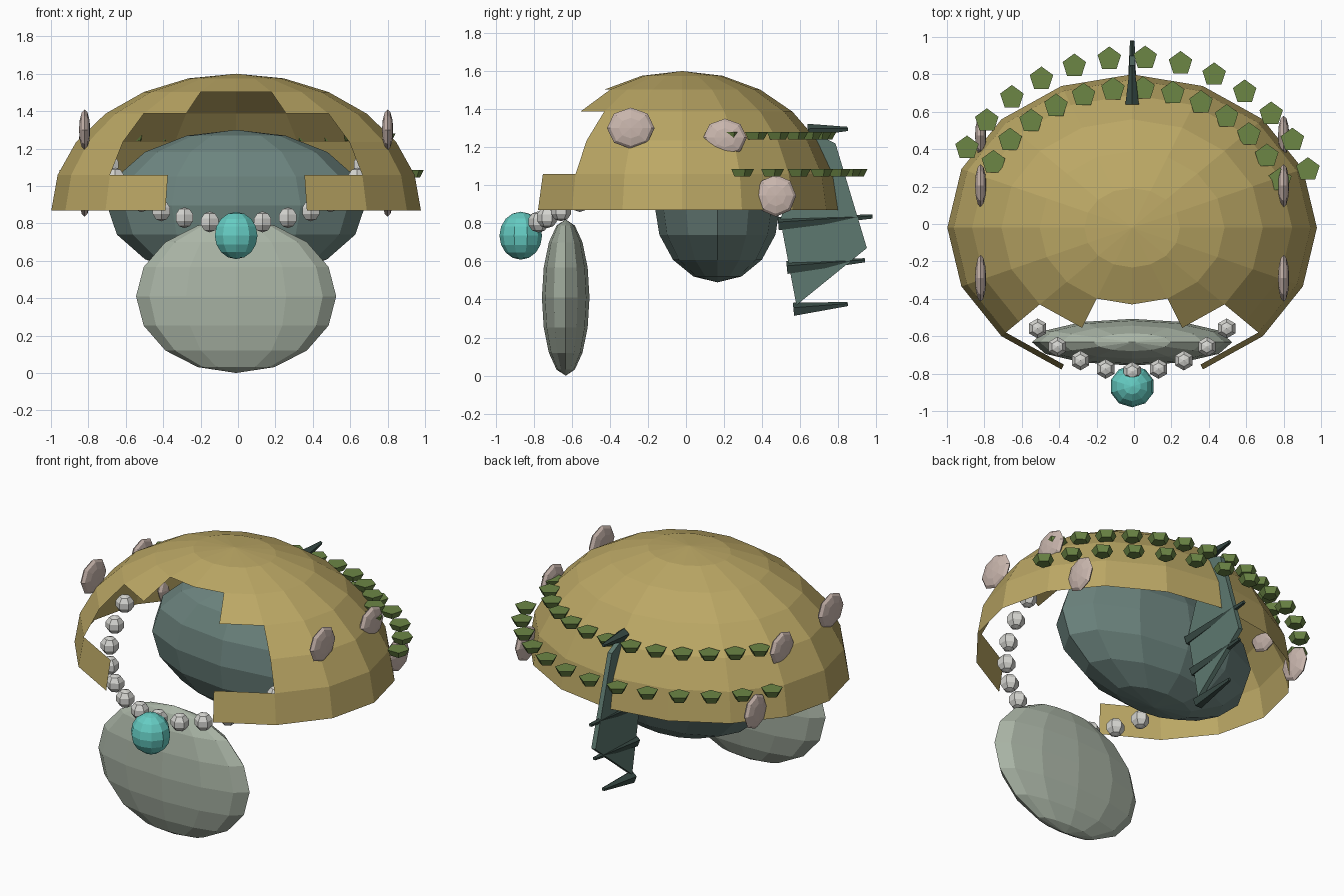
import bpy, bmesh, math
from mathutils import Matrix, Vector

if "Cube" in bpy.data.objects:
    bpy.data.objects.remove(bpy.data.objects["Cube"])

CX = -0.01  # plane of symmetry of the model


def finish(name, bm, color):
    me = bpy.data.meshes.new(name)
    bm.to_mesh(me)
    bm.free()
    mat = bpy.data.materials.new(name + "_colour")
    mat.diffuse_color = (*color, 1)
    mat.use_nodes = True
    mat.node_tree.nodes["Principled BSDF"].inputs["Base Color"].default_value = mat.diffuse_color
    me.materials.append(mat)
    ob = bpy.data.objects.new(name, me)
    bpy.context.collection.objects.link(ob)
    return ob


def ball(bm, loc, scale, seg, rings, rot=Matrix()):
    m = Matrix.Translation(loc) @ Matrix.Diagonal((*scale, 1)) @ rot
    bmesh.ops.create_uvsphere(bm, u_segments=seg, v_segments=rings, radius=1, matrix=m)


def spike(bm, a, b, r1, r2, sides):
    a, b = Vector(a), Vector(b)
    d = b - a
    m = Matrix.Translation((a + b) / 2) @ d.to_track_quat('Z', 'Y').to_matrix().to_4x4()
    bmesh.ops.create_cone(bm, cap_ends=True, segments=sides, radius1=r1, radius2=r2,
                          depth=d.length, matrix=m)


# Open dome: half ellipsoid with a stepped opening cut from its front faces
bm = bmesh.new()
ball(bm, (0, 0, 0), (1, 1, 1), 16, 12)
opening = {0: 22.5, 1: 45, 2: 45, 3: 22.5}  # row -> half angle of the opening
gone = []
for f in bm.faces:
    c = f.calc_center_median()
    lat = math.degrees(math.atan2(c.z, math.hypot(c.x, c.y)))
    lon = abs(math.degrees(math.atan2(c.x, -c.y)))
    if lat < 0 or lon < opening.get(int(lat // 15), 0):
        gone.append(f)
bmesh.ops.delete(bm, geom=gone, context='FACES')
bm.transform(Matrix.Translation((CX, -0.02, 0.87)) @ Matrix.Diagonal((0.988, 0.82, 0.73, 1)))
finish("dome_shell", bm, (0.50, 0.39, 0.13))

# Inner body and hanging front plate
bm = bmesh.new()
ball(bm, (CX, 0.165, 0.895), (0.69, 0.33, 0.405), 12, 8)
finish("inner_body", bm, (0.15, 0.23, 0.21))
bm = bmesh.new()
ball(bm, (CX, -0.632, 0.41), (0.535, 0.125, 0.41), 12, 8)
finish("front_plate", bm, (0.40, 0.46, 0.38))

# Bead necklace, rising towards the back
bm = bmesh.new()
for i in range(-7, 8):
    t = math.radians(12 * i)
    ball(bm, (CX + 0.68 * math.sin(t), -0.09 - 0.70 * math.cos(t),
              0.80 + 0.35 * (1 - math.cos(t))), (0.056,) * 3, 6, 5)
finish("necklace_beads", bm, (0.66, 0.66, 0.63))

# Pendant
bm = bmesh.new()
ball(bm, (CX, -0.868, 0.735), (0.12, 0.112, 0.126), 10, 8)
finish("pendant", bm, (0.13, 0.60, 0.54))

# Flattened side discs, three on each side
bm = bmesh.new()
turn = Matrix.Rotation(math.pi / 2, 4, 'Y')
for s in (-1, 1):
    for y, z, ry, rz in ((-0.29, 1.30, 0.125, 0.108), (0.205, 1.25, 0.115, 0.10),
                         (0.472, 0.945, 0.107, 0.11)):
        ball(bm, (CX + s * 0.81, y, z), (0.03, ry, rz), 8, 6, turn)
finish("side_discs", bm, (0.60, 0.48, 0.43))

# Two rows of five-sided studs round the back
bm = bmesh.new()
for rx, ry, z in ((1.0, 0.91, 1.065), (0.84, 0.745, 1.26)):
    for i in range(13):
        t = math.radians(20 + 11 * i)
        p = Vector((CX + rx * math.cos(t), -0.02 + ry * math.sin(t), z))
        bmesh.ops.create_cone(bm, cap_ends=True, segments=5, radius1=0.045, radius2=0.066,
                              depth=0.04, matrix=Matrix.Translation(p))
finish("back_studs", bm, (0.15, 0.24, 0.06))

# Thin back fin, extruded from its side profile
bm = bmesh.new()
profile = [(0.66, 1.28), (0.785, 1.22), (0.95, 0.67), (0.58, 0.37), (0.495, 0.82)]
face = bm.faces.new([bm.verts.new((CX - 0.015, y, z)) for y, z in profile])
ext = bmesh.ops.extrude_face_region(bm, geom=[face])
bmesh.ops.translate(bm, vec=(0.03, 0, 0),
                    verts=[v for v in ext["geom"] if isinstance(v, bmesh.types.BMVert)])
bmesh.ops.recalc_face_normals(bm, faces=bm.faces)
finish("back_fin", bm, (0.11, 0.19, 0.16))

# Fin spines
bm = bmesh.new()
for y0, z0, y1, z1 in ((0.64, 1.285, 0.85, 1.295), (0.485, 0.795, 0.98, 0.835),
                       (0.53, 0.565, 0.94, 0.605), (0.565, 0.345, 0.85, 0.375)):
    spike(bm, (CX, y0, z0), (CX, y1, z1), 0.038, 0.012, 5)
finish("fin_spines", bm, (0.04, 0.07, 0.06))
